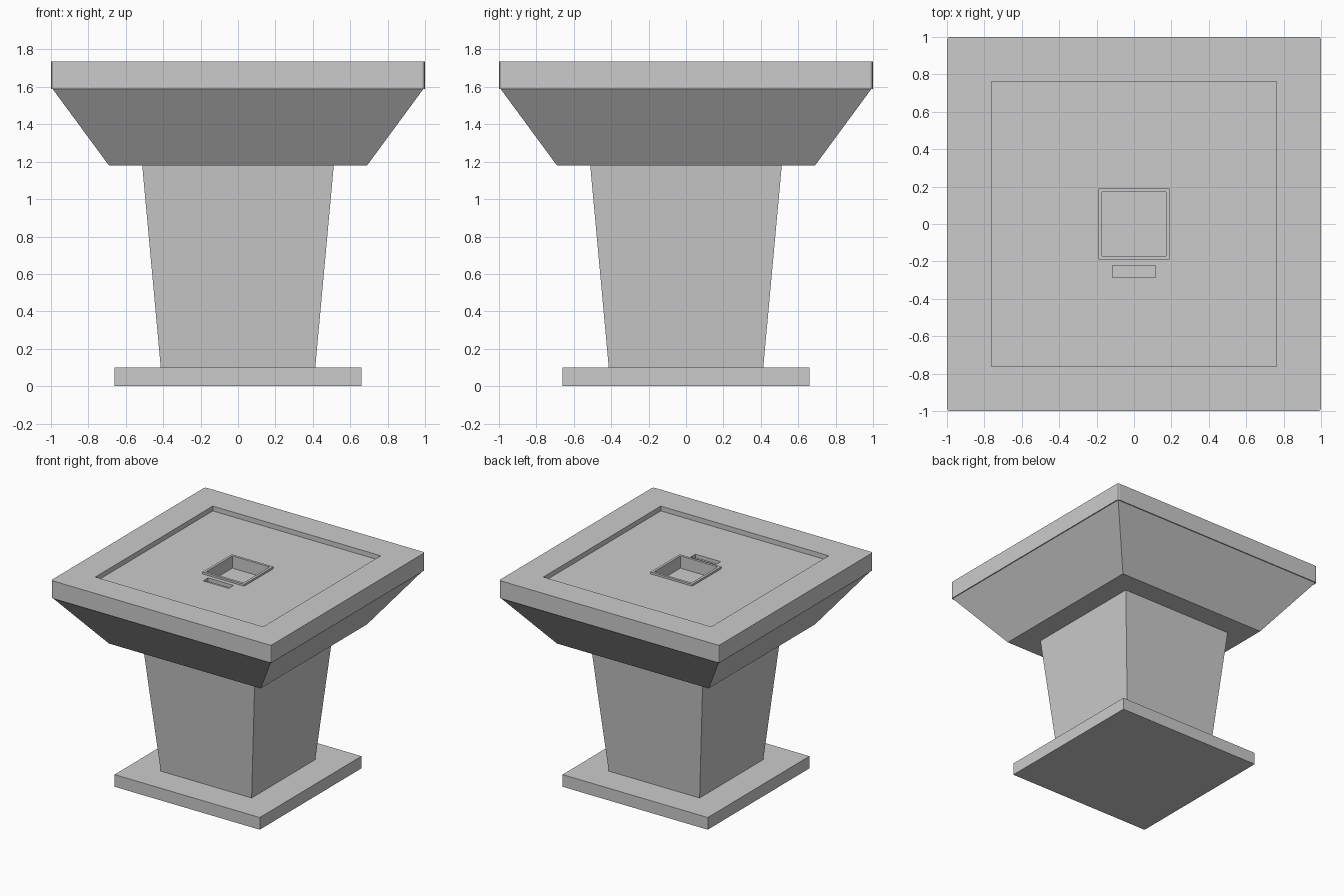
import bpy, bmesh

if "Cube" in bpy.data.objects:
    bpy.data.objects.remove(bpy.data.objects["Cube"])


def loft(name, rings, closed=False):
    """Stack of square rings (half_width, z); capped, or closed into a loop."""
    bm = bmesh.new()
    loops = [[bm.verts.new((sx * w, sy * w, z))
              for sx, sy in ((-1, -1), (1, -1), (1, 1), (-1, 1))] for w, z in rings]
    pairs = list(zip(loops, loops[1:]))
    if closed:
        pairs.append((loops[-1], loops[0]))
    else:
        bm.faces.new(loops[0])
        bm.faces.new(loops[-1])
    for a, b in pairs:
        for i in range(4):
            j = (i + 1) % 4
            bm.faces.new((a[i], a[j], b[j], b[i]))
    bmesh.ops.recalc_face_normals(bm, faces=bm.faces)
    mesh = bpy.data.meshes.new(name)
    bm.to_mesh(mesh)
    bm.free()
    obj = bpy.data.objects.new(name, mesh)
    bpy.context.collection.objects.link(obj)
    return obj


def box(name, x0, x1, y0, y1, z0, z1):
    obj = loft(name, [(0.5, -0.5), (0.5, 0.5)])
    obj.location = ((x0 + x1) / 2, (y0 + y1) / 2, (z0 + z1) / 2)
    obj.scale = (x1 - x0, y1 - y0, z1 - z0)
    return obj


def cut(target, cutter):
    cutter.hide_render = True
    cutter.hide_set(True)
    cutter.display_type = 'WIRE'
    mod = target.modifiers.new(cutter.name, 'BOOLEAN')
    mod.operation = 'DIFFERENCE'
    mod.solver = 'EXACT'
    mod.object = cutter


TOP = 1.735
FLOOR = 1.695

# Foot, tapered column and flared capital
loft("foot_plate", [(0.66, 0), (0.66, 0.10)])
loft("column", [(0.413, 0.10), (0.512, 1.18)])
loft("flared_capital", [(0.69, 1.18), (0.992, 1.59)])

# Top slab with softened vertical corners
slab = loft("top_slab", [(1.0, 1.59), (1.0, TOP)])
bm = bmesh.new()
bm.from_mesh(slab.data)
corners = [e for e in bm.edges if abs(e.verts[0].co.z - e.verts[1].co.z) > 0.1]
bmesh.ops.bevel(bm, geom=corners, offset=0.015, segments=2, profile=0.5, affect='EDGES')
bm.to_mesh(slab.data)
bm.free()

# Shallow tray, central well and narrow slot in the slab
cut(slab, loft("tray_cutter", [(0.763, FLOOR), (0.763, TOP + 0.1)]))
cut(slab, loft("well_cutter", [(0.17, 1.61), (0.17, TOP + 0.1)]))
cut(slab, box("slot_cutter", -0.115, 0.115, -0.287, -0.223, 1.665, TOP + 0.1))

# Raised rim round the well
loft("well_rim", [(0.17, FLOOR - 0.005), (0.19, FLOOR - 0.005),
                  (0.19, FLOOR + 0.016), (0.17, FLOOR + 0.016)], closed=True)
